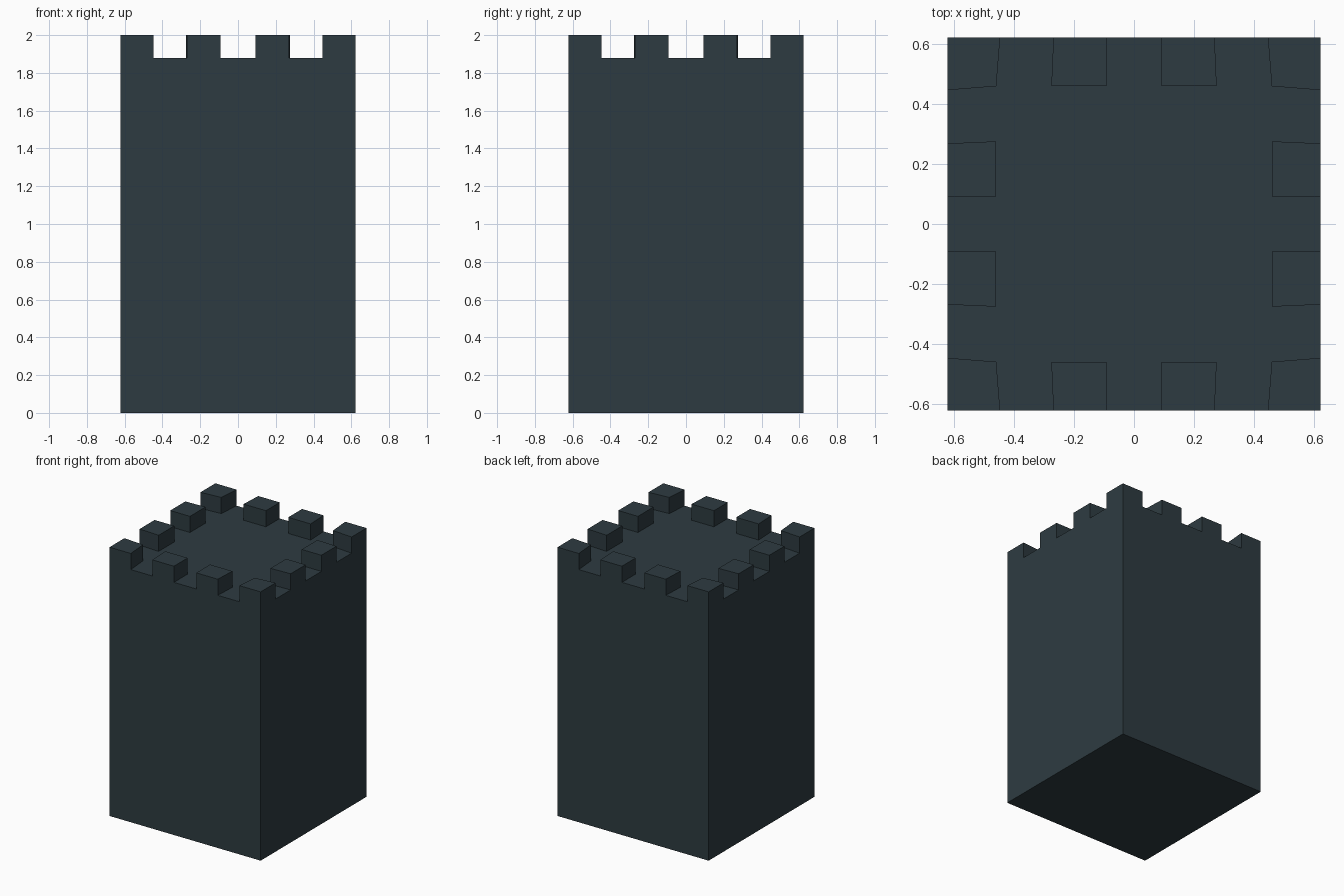
import bpy, bmesh
from mathutils import Matrix
from math import pi

if "Cube" in bpy.data.objects:
    bpy.data.objects.remove(bpy.data.objects["Cube"])

HALF, INNER, DECK, TOP = 0.622, 0.46, 1.88, 2.0

stone = bpy.data.materials.new("dark slate stone")
stone.diffuse_color = (0.027, 0.044, 0.053, 1)
stone.use_nodes = True
stone.node_tree.nodes["Principled BSDF"].inputs["Base Color"].default_value = stone.diffuse_color


def prism(name, outline, z0, z1, bottom=True, turns=0):
    """Upright block over a counter-clockwise outline, turned in quarter steps."""
    bm = bmesh.new()
    low = [bm.verts.new((x, y, z0)) for x, y in outline]
    high = [bm.verts.new((x, y, z1)) for x, y in outline]
    n = len(outline)
    for i in range(n):
        j = (i + 1) % n
        bm.faces.new((low[i], low[j], high[j], high[i]))
    bm.faces.new(high)
    if bottom:
        bm.faces.new(low[::-1])
    bmesh.ops.rotate(bm, verts=bm.verts, matrix=Matrix.Rotation(turns * pi / 2, 3, 'Z'))
    bmesh.ops.recalc_face_normals(bm, faces=bm.faces)
    mesh = bpy.data.meshes.new(name)
    bm.to_mesh(mesh)
    bm.free()
    mesh.materials.append(stone)
    obj = bpy.data.objects.new(name, mesh)
    bpy.context.collection.objects.link(obj)
    return obj


# Square tower body with flat roof deck
prism("tower_body", [(-HALF, -HALF), (HALF, -HALF), (HALF, HALF), (-HALF, HALF)], 0, DECK)

# Battlements: one corner block and two slightly tapered blocks per side
corner = [(INNER, INNER), (HALF, 0.447), (HALF, HALF), (0.447, HALF)]
right_block = [(0.092, INNER), (0.276, INNER), (0.269, HALF), (0.092, HALF)]
left_block = [(-x, y) for x, y in reversed(right_block)]
for k in range(4):
    prism(f"corner_battlement_{k + 1}", corner, DECK, TOP, False, k)
    prism(f"right_battlement_{k + 1}", right_block, DECK, TOP, False, k)
    prism(f"left_battlement_{k + 1}", left_block, DECK, TOP, False, k)
